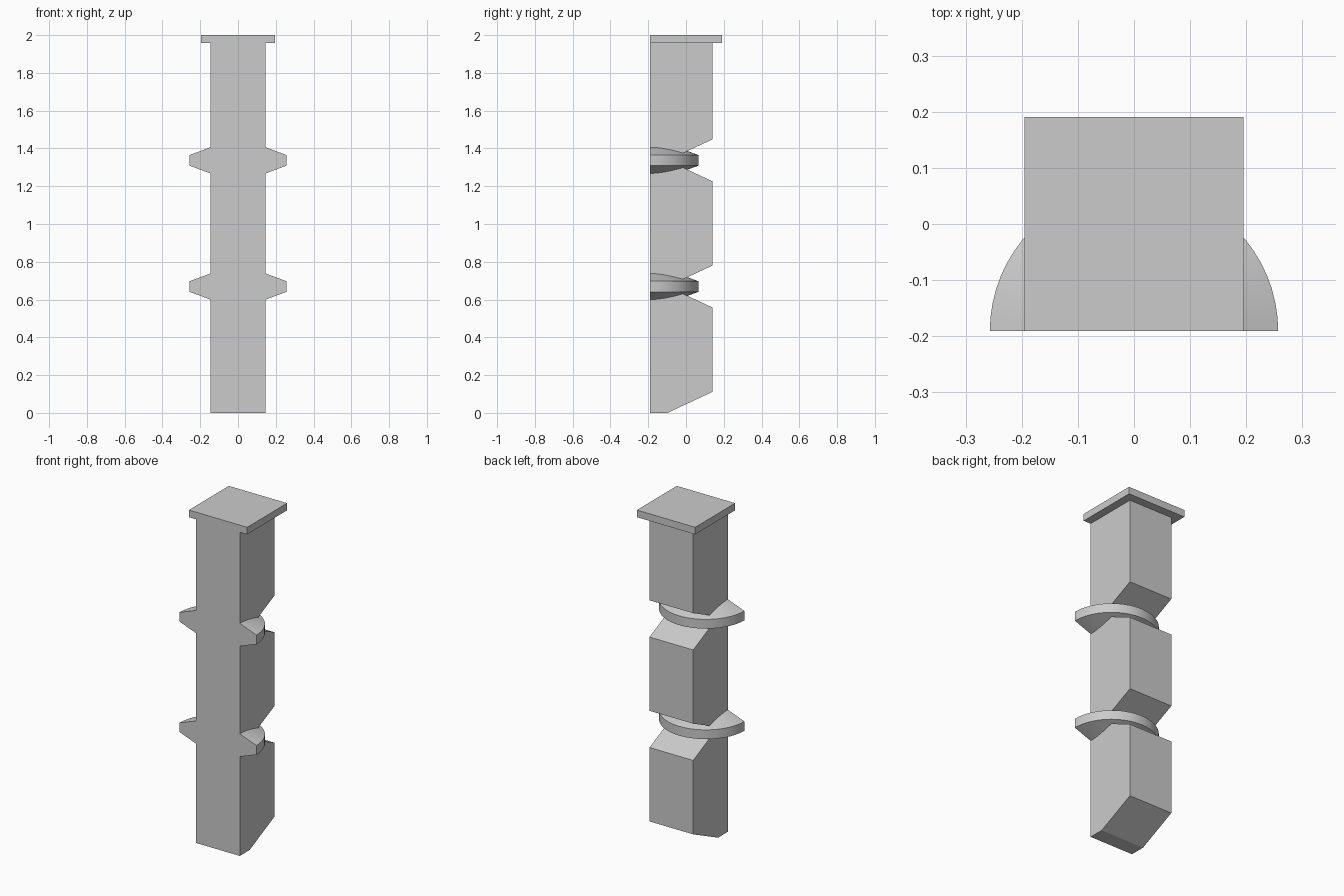
import bpy, bmesh
from math import pi, sin, cos

if "Cube" in bpy.data.objects:
    bpy.data.objects.remove(bpy.data.objects["Cube"])

GREY = (0.6, 0.6, 0.6, 1)
stone = bpy.data.materials.new("grey stone")
stone.use_nodes = True
stone.diffuse_color = GREY
stone.node_tree.nodes["Principled BSDF"].inputs["Base Color"].default_value = GREY

FRONT, BACK, HALF_W = -0.191, 0.14, 0.146
NOTCH_Y, NOTCH_H = -0.098, 0.111
RING_HEIGHTS = (0.669, 1.337)
CAP_Z = 1.957


def finish(name, bm):
    bmesh.ops.recalc_face_normals(bm, faces=bm.faces)
    mesh = bpy.data.meshes.new(name)
    bm.to_mesh(mesh)
    bm.free()
    mesh.materials.append(stone)
    obj = bpy.data.objects.new(name, mesh)
    bpy.context.collection.objects.link(obj)
    return obj


def extrude_x(name, profile, half):
    """Extrude a closed (y, z) profile across the width."""
    bm = bmesh.new()
    face = bm.faces.new([bm.verts.new((-half, y, z)) for y, z in profile])
    new = bmesh.ops.extrude_face_region(bm, geom=[face])["geom"]
    verts = [v for v in new if isinstance(v, bmesh.types.BMVert)]
    bmesh.ops.translate(bm, vec=(2 * half, 0, 0), verts=verts)
    return finish(name, bm)


def half_ring(name, z, steps=32):
    """Sweep a tapered rim section around the back half of the column."""
    section = [(HALF_W, -0.069), (0.257, -0.028), (0.257, 0.028), (HALF_W, 0.069)]
    bm = bmesh.new()
    loops = []
    for i in range(steps + 1):
        a = pi * i / steps
        loops.append([bm.verts.new((r * cos(a), FRONT + r * sin(a), z + h))
                      for r, h in section])
    for a, b in zip(loops, loops[1:]):
        for j in range(4):
            k = (j + 1) % 4
            bm.faces.new((a[j], a[k], b[k], b[j]))
    bm.faces.new(loops[0])
    bm.faces.new(loops[-1])
    obj = finish(name, bm)
    bpy.ops.object.select_all(action="DESELECT")
    obj.select_set(True)
    bpy.context.view_layer.objects.active = obj
    bpy.ops.object.shade_smooth_by_angle(angle=0.35)


# Column with a sloped foot and V notches in the back
profile = [(FRONT, 0), (NOTCH_Y, 0), (BACK, NOTCH_H)]
for z in RING_HEIGHTS:
    profile += [(BACK, z - NOTCH_H), (NOTCH_Y, z), (BACK, z + NOTCH_H)]
profile += [(BACK, CAP_Z), (FRONT, CAP_Z)]
extrude_x("column", profile, HALF_W)

# Square top slab
extrude_x("top_slab", [(FRONT, CAP_Z), (-FRONT, CAP_Z), (-FRONT, 2), (FRONT, 2)], 0.195)

# Tapered half rings seated in the notches
for label, z in zip(("lower_ring", "upper_ring"), RING_HEIGHTS):
    half_ring(label, z)
